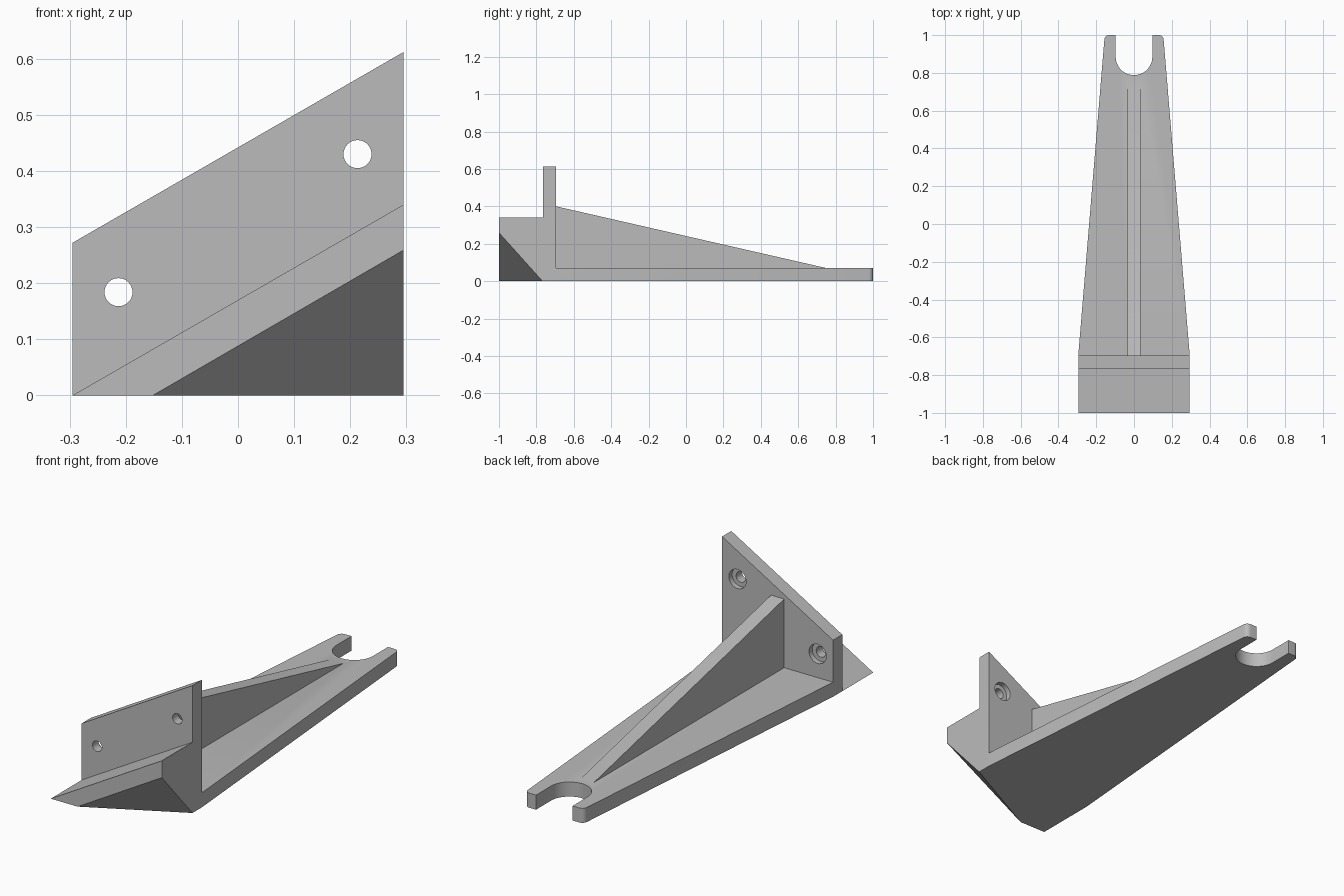
import bpy, bmesh, math
from mathutils import Vector

if "Cube" in bpy.data.objects:
    bpy.data.objects.remove(bpy.data.objects["Cube"])

grey = bpy.data.materials.new("plain_grey")
grey.diffuse_color = (0.5, 0.5, 0.5, 1)
grey.use_nodes = True
grey.node_tree.nodes["Principled BSDF"].inputs["Base Color"].default_value = grey.diffuse_color

W = 0.295                    # half width of the mounting end
FRONT, BACK = -0.765, -0.695  # faces of the upright plate


def prism(name, points, offset):
    """Closed solid from a flat outline pushed along an offset."""
    bm = bmesh.new()
    face = bm.faces.new([bm.verts.new(p) for p in points])
    ext = bmesh.ops.extrude_face_region(bm, geom=[face])
    moved = [v for v in ext["geom"] if isinstance(v, bmesh.types.BMVert)]
    bmesh.ops.translate(bm, verts=moved, vec=Vector(offset))
    bmesh.ops.recalc_face_normals(bm, faces=bm.faces[:])
    mesh = bpy.data.meshes.new(name)
    bm.to_mesh(mesh)
    bm.free()
    mesh.materials.append(grey)
    obj = bpy.data.objects.new(name, mesh)
    bpy.context.collection.objects.link(obj)
    return obj


def circle(x, z, r, y, n=32):
    return [(x + r * math.cos(2 * math.pi * i / n), y,
             z + r * math.sin(2 * math.pi * i / n)) for i in range(n)]


def combine(target, other, operation):
    """Apply a boolean and discard the helper solid."""
    mod = target.modifiers.new("join", "BOOLEAN")
    mod.operation, mod.solver, mod.object = operation, "EXACT", other
    bpy.context.view_layer.objects.active = target
    bpy.ops.object.modifier_apply(modifier=mod.name)
    bpy.data.objects.remove(other)


# Forked arm: right half outline, then mirrored to the left
R, CY, r = 0.097, 0.885, 0.025
half = [(W, FRONT), (W, BACK)]
half += [(0.132 + r * math.cos(a), 0.975 + r * math.sin(a))
         for a in [math.radians(5 + 85 * i / 6) for i in range(7)]]
half += [(R, 1.0)]
half += [(R * math.cos(a), CY - R * math.sin(a))
         for a in [math.pi / 2 * i / 12 for i in range(12)]]
outline = half + [(0, CY - R)] + [(-x, y) for x, y in reversed(half)]
bracket = prism("bracket", [(x, y, 0) for x, y in outline], (0, 0, 0.07))

# Upright plate with a slanted top
plate = prism("plate", [(-W, FRONT, 0), (W, FRONT, 0), (W, FRONT, 0.612),
                        (-W, FRONT, 0.272)], (0, BACK - FRONT, 0))
combine(bracket, plate, "UNION")

# Front ledge, a wedge rising to the right
ledge = prism("ledge", [(-W, -1, 0), (W, -1, 0), (W, -1, 0.34)],
              (0, FRONT + 0.03 + 1, 0))
combine(bracket, ledge, "UNION")

# Central stiffening rib
rib = prism("rib", [(-0.035, BACK - 0.03, 0.03), (-0.035, BACK - 0.03, 0.40),
                    (-0.035, BACK, 0.40), (-0.035, 0.75, 0.07),
                    (-0.035, 0.75, 0.03)], (0.07, 0, 0))
combine(bracket, rib, "UNION")

# Slanted cut under the ledge's front right corner
a, b, c = Vector((-0.152, -1, 0)), Vector((W, -1, 0.259)), Vector((W, -0.767, 0))
mid = (a + b + c) / 3
big = [mid + (p - mid) * 3 for p in (a, b, c)]
normal = (b - a).cross(c - a).normalized()
if normal.dot(Vector((W, -1, 0)) - mid) < 0:
    normal = -normal
combine(bracket, prism("corner_cutter", big, normal), "DIFFERENCE")

# Screw holes, counterbored from the back
for x, z in ((-0.213, 0.184), (0.213, 0.43)):
    combine(bracket, prism("hole_cutter", circle(x, z, 0.025, FRONT - 0.3),
                           (0, 0.6, 0)), "DIFFERENCE")
    combine(bracket, prism("recess_cutter", circle(x, z, 0.046, BACK - 0.025),
                           (0, 0.1, 0)), "DIFFERENCE")

bracket.select_set(True)
bpy.context.view_layer.objects.active = bracket
bpy.ops.object.shade_smooth_by_angle(angle=math.radians(25))
